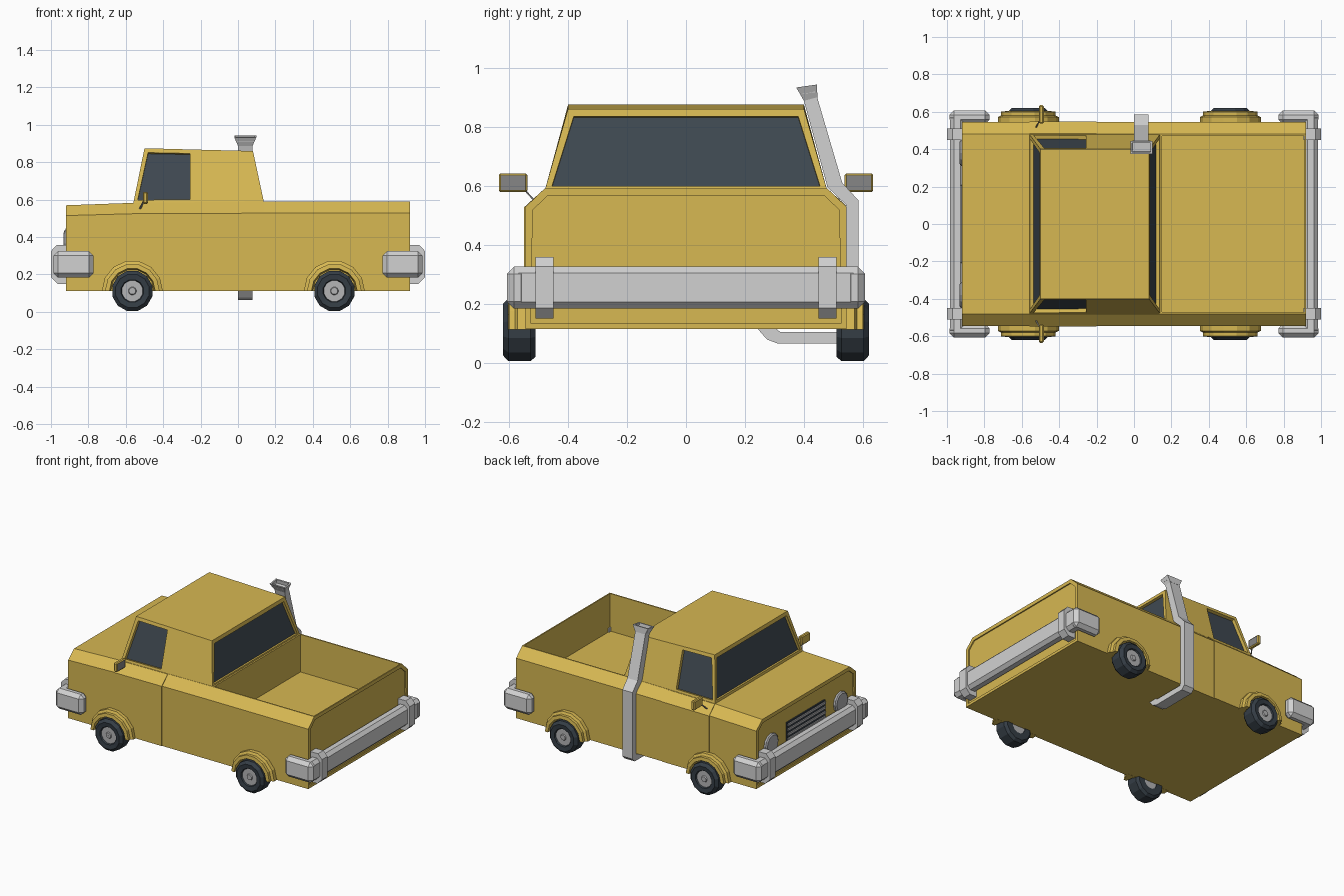
import bpy, bmesh, math
from mathutils import Vector

if "Cube" in bpy.data.objects:
    bpy.data.objects.remove(bpy.data.objects["Cube"])


def material(name, r, g, b):
    m = bpy.data.materials.new(name)
    m.diffuse_color = (r, g, b, 1)
    m.use_nodes = True
    m.node_tree.nodes["Principled BSDF"].inputs["Base Color"].default_value = m.diffuse_color
    return m


PAINT = material("yellow_paint", 0.68, 0.48, 0.085)
CHROME = material("light_grey_metal", 0.64, 0.64, 0.64)
GLASS = material("dark_glass", 0.05, 0.066, 0.082)
RUBBER = material("dark_rubber", 0.035, 0.047, 0.06)
HUB = material("hub_grey", 0.46, 0.46, 0.47)
MIRROR = material("mirror_grey", 0.24, 0.24, 0.24)


def finish(name, bm, *mats):
    bmesh.ops.recalc_face_normals(bm, faces=bm.faces)
    me = bpy.data.meshes.new(name)
    bm.to_mesh(me)
    bm.free()
    for m in mats:
        me.materials.append(m)
    ob = bpy.data.objects.new(name, me)
    bpy.context.collection.objects.link(ob)
    return ob


def loft(rings, closed=False):
    """Skin matching rings of points; cap the ends unless closed."""
    bm = bmesh.new()
    vs = [[bm.verts.new(p) for p in ring] for ring in rings]
    n = len(vs[0])
    pairs = list(zip(vs, vs[1:])) + ([(vs[-1], vs[0])] if closed else [])
    for a, b in pairs:
        for i in range(n):
            j = (i + 1) % n
            bm.faces.new((a[i], a[j], b[j], b[i]))
    if not closed:
        bm.faces.new(vs[0])
        bm.faces.new(vs[-1])
    bmesh.ops.recalc_face_normals(bm, faces=bm.faces)
    bm.normal_update()
    return bm


def box(x, y, z, bevel=0):
    ring = lambda h: [(x[0], y[0], h), (x[1], y[0], h), (x[1], y[1], h), (x[0], y[1], h)]
    bm = loft([ring(z[0]), ring(z[1])])
    if bevel:
        bmesh.ops.bevel(bm, geom=bm.edges[:], offset=bevel, segments=1, affect='EDGES')
    bm.normal_update()
    return bm


def recess(bm, face, width, depth, mat=None):
    bmesh.ops.inset_individual(bm, faces=[face], thickness=width)
    n = face.normal.copy()
    new = bmesh.ops.extrude_discrete_faces(bm, faces=[face])['faces'][0]
    for v in new.verts:
        v.co -= n * depth
    if mat is not None:
        new.material_index = mat
    bm.normal_update()


def pick(bm, direction, near):
    """Face pointing along direction whose centre is closest to near."""
    d = Vector(direction)
    return min((f for f in bm.faces if f.normal.dot(d) > 0.7),
               key=lambda f: (f.calc_center_median() - Vector(near)).length)


# Body shell with chamfered shoulders, sunken ends and open cargo bed
def section(x, shoulder, top, grow=0):
    half = [(0.545 + grow, 0.113), (0.545 + grow, shoulder), (0.48 + grow, top)]
    return [(x, y, z) for y, z in half] + [(x, -y, z) for y, z in reversed(half)]


bm = loft([section(-0.92, 0.515, 0.57), section(-0.56, 0.525, 0.583),
           section(0.14, 0.528, 0.59), section(0.92, 0.528, 0.59)])
recess(bm, pick(bm, (1, 0, 0), (0.92, 0, 0.3)), 0.027, 0.008)
recess(bm, pick(bm, (-1, 0, 0), (-0.92, 0, 0.3)), 0.027, 0.008)
recess(bm, pick(bm, (0, 0, 1), (0.53, 0, 0.59)), 0.012, 0.26)
finish("body", bm, PAINT)

# Slightly raised door panels
finish("door_panels", loft([section(-0.56, 0.525, 0.583, 0.004),
                            section(-0.2, 0.527, 0.586, 0.004)]), PAINT)

# Cab with recessed windows
cab = [(-0.56, -0.5, 0.875), (-0.235, -0.235, 0.868), (0.14, 0.08, 0.86)]
bm = loft([[(b, -0.48, 0.58), (b, 0.48, 0.58), (t, 0.40, h), (t, -0.40, h)]
           for b, t, h in cab])
for s in (1, -1):
    recess(bm, pick(bm, (0, s, 0), (-0.4, s * 0.44, 0.72)), 0.031, 0.022, 1)
recess(bm, pick(bm, (-1, 0, 0), (-0.53, 0, 0.72)), 0.032, 0.018, 1)
recess(bm, pick(bm, (1, 0, 0), (0.11, 0, 0.72)), 0.032, 0.018, 1)
finish("cab", bm, PAINT, GLASS)


# Wheels and stepped wheel arches
def lathe(profile, cx, s, n, span=2 * math.pi, start=0.0, cz=0.112):
    full = span > 6
    rings = []
    for i in range(n if full else n + 1):
        a = start + span * i / n
        rings.append([(cx + r * math.cos(a), s * y, cz + r * math.sin(a)) for r, y in profile])
    return loft(rings, closed=full)


TYRE = [(0.05, 0.51), (0.095, 0.51), (0.111, 0.527), (0.111, 0.602),
        (0.092, 0.62), (0.062, 0.616), (0.056, 0.603), (0.05, 0.603)]
RIM = [(0.0005, 0.515), (0.061, 0.515), (0.061, 0.606), (0.022, 0.606), (0.018, 0.613), (0.0005, 0.613)]
ARCH = [(0.163, 0.53), (0.163, 0.572), (0.146, 0.58), (0.146, 0.6), (0.122, 0.603), (0.113, 0.53)]
for end, cx in (("front", -0.565), ("rear", 0.515)):
    for side, s in (("left", 1), ("right", -1)):
        tag = f"{end}_{side}"
        finish(tag + "_tyre", lathe(TYRE, cx, s, 12, start=math.pi / 12), RUBBER)
        finish(tag + "_rim", lathe(RIM, cx, s, 12, start=math.pi / 12), HUB)
        finish(tag + "_wheel_arch", lathe(ARCH, cx, s, 7, span=math.pi), PAINT)

# Bumpers: bar, wrap-round ends and upright guards
for end, d in (("front", -1), ("rear", 1)):
    span = lambda a, b: tuple(sorted((d * a, d * b)))
    finish(end + "_bumper_bar", box(span(0.905, 0.985), (-0.59, 0.59), (0.183, 0.325), 0.022), CHROME)
    for side, s in (("left", 1), ("right", -1)):
        ys = tuple(sorted((s * 0.535, s * 0.608)))
        finish(f"{end}_{side}_bumper_end", box(span(0.772, 0.986), ys, (0.183, 0.325), 0.024), CHROME)
        guard = [(0.905, 0.15), (0.965, 0.15), (1.0, 0.185), (1.0, 0.325), (0.97, 0.358), (0.905, 0.358)]
        finish(f"{end}_{side}_bumper_guard",
               loft([[(d * x, s * y, z) for x, z in guard] for y in (0.45, 0.51)]), CHROME)

# Grille with horizontal bars, round headlights
finish("grille", box((-0.921, -0.905), (-0.21, 0.21), (0.24, 0.445)), RUBBER)
for i in range(6):
    z = 0.255 + i * 0.033
    finish(f"grille_bar_{i + 1}", box((-0.929, -0.918), (-0.205, 0.205), (z, z + 0.015)), HUB)
for side, s in (("left", 1), ("right", -1)):
    rings = []
    for x, r in ((-0.905, 0.07), (-0.925, 0.07), (-0.932, 0.06)):
        rings.append([(x, s * 0.38 + r * math.cos(k * math.pi / 6), 0.365 + r * math.sin(k * math.pi / 6))
                      for k in range(12)])
    finish(side + "_headlight", loft(rings), HUB)

# Wing mirrors on thin stems
for side, s in (("left", 1), ("right", -1)):
    bm = box((-0.508, -0.482), tuple(sorted((s * 0.538, s * 0.635))), (0.578, 0.642), 0.006)
    recess(bm, pick(bm, (1, 0, 0), (-0.48, s * 0.58, 0.61)), 0.001, 0.002, 1)
    finish(side + "_mirror", bm, PAINT, MIRROR)
    ends = [(-0.525, s * 0.515, 0.55), (-0.5, s * 0.56, 0.6)]
    if s:
        w = 0.004
        finish(side + "_mirror_stem", loft([[(x - w, y, z - w), (x + w, y, z - w), (x + w, y, z + w),
                                             (x - w, y, z + w)] for x, y, z in ends]), MIRROR)

# Side exhaust stack with flared hollow mouth
pipe = [(0.24, 0.118), (0.275, 0.078), (0.31, 0.065), (0.56, 0.065), (0.585, 0.09), (0.585, 0.55),
        (0.53, 0.61), (0.445, 0.9), (0.40, 0.888), (0.48, 0.595), (0.543, 0.535), (0.543, 0.104),
        (0.32, 0.104), (0.30, 0.118)]
finish("exhaust_pipe", loft([[(x, y, z) for y, z in pipe] for x in (0.0, 0.078)]), CHROME)
low = [(0.0, 0.40, 0.888), (0.078, 0.40, 0.888), (0.078, 0.446, 0.9), (0.0, 0.446, 0.9)]
high = [(-0.02, 0.374, 0.933), (0.098, 0.374, 0.933), (0.098, 0.444, 0.943), (-0.02, 0.444, 0.943)]
bm = loft([low, high])
recess(bm, pick(bm, (0, 0, 1), (0.04, 0.41, 0.94)), 0.014, 0.025)
finish("exhaust_mouth", bm, CHROME)
